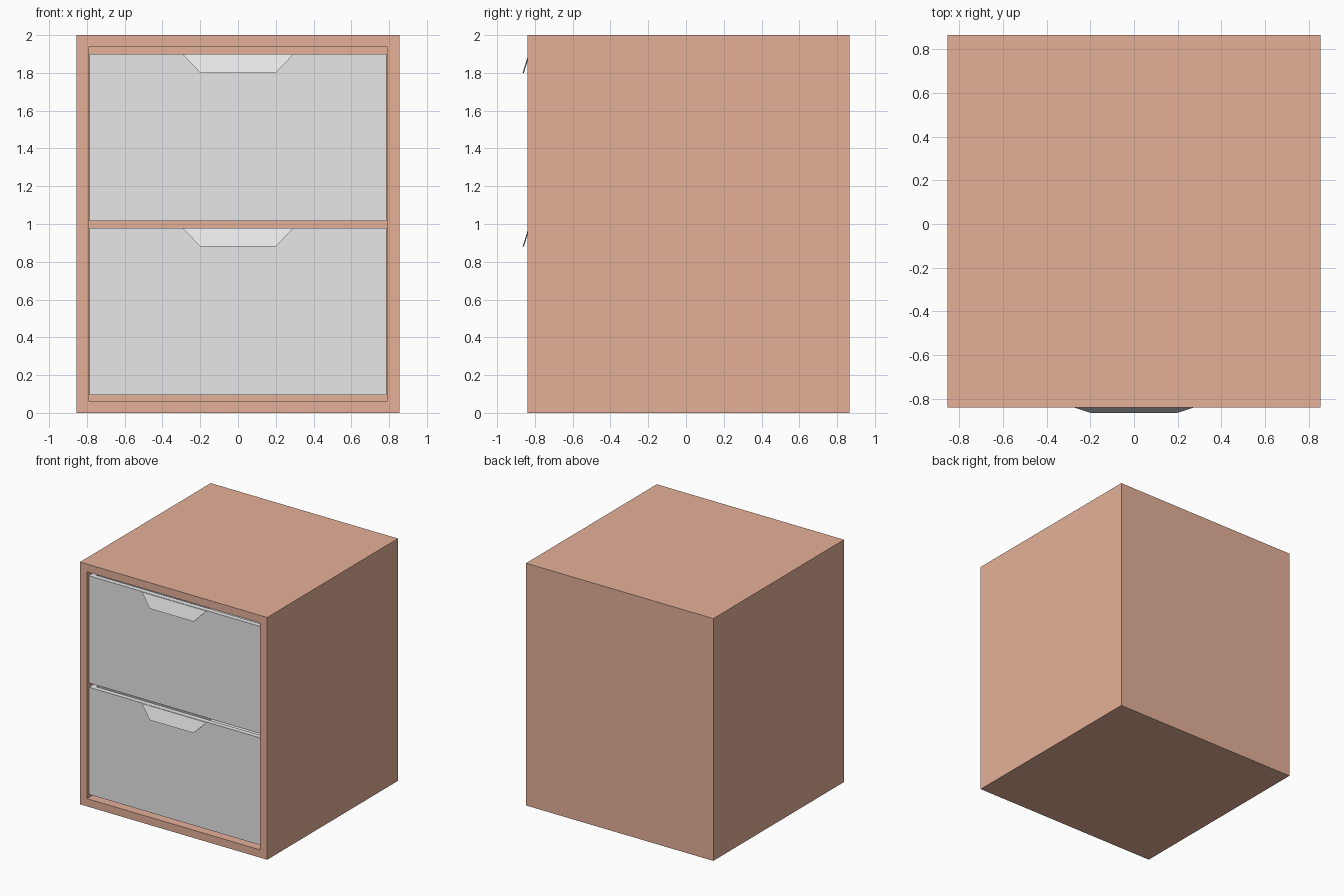
import bpy
import bmesh
from mathutils import Vector

if "Cube" in bpy.data.objects:
    bpy.data.objects.remove(bpy.data.objects["Cube"], do_unlink=True)


def make_material(name, color):
    mat = bpy.data.materials.new(name)
    mat.use_nodes = True
    mat.diffuse_color = color
    mat.node_tree.nodes["Principled BSDF"].inputs["Base Color"].default_value = color
    return mat


wood = make_material("warm_wood", (0.78, 0.44, 0.315, 1))
grey = make_material("light_grey", (0.8, 0.8, 0.8, 1))


def add_object(name, bm, mat):
    bmesh.ops.recalc_face_normals(bm, faces=bm.faces)
    mesh = bpy.data.meshes.new(name)
    bm.to_mesh(mesh)
    bm.free()
    mesh.materials.append(mat)
    obj = bpy.data.objects.new(name, mesh)
    bpy.context.collection.objects.link(obj)
    return obj


def open_box(name, low, high, open_side, wall, depth, mat):
    """Box hollowed out from the side that faces open_side."""
    low, high, open_side = Vector(low), Vector(high), Vector(open_side)
    bm = bmesh.new()
    bmesh.ops.create_cube(bm, size=1)
    bmesh.ops.scale(bm, vec=high - low, verts=bm.verts)
    bmesh.ops.translate(bm, vec=(low + high) / 2, verts=bm.verts)
    bm.normal_update()
    mouth = max(bm.faces, key=lambda f: f.normal.dot(open_side))
    bmesh.ops.inset_region(bm, faces=[mouth], thickness=wall, use_even_offset=True)
    # Sink the inset face to make the cavity
    result = bmesh.ops.extrude_face_region(bm, geom=[mouth])
    verts = [v for v in result["geom"] if isinstance(v, bmesh.types.BMVert)]
    bmesh.ops.translate(bm, vec=-open_side * depth, verts=verts)
    if mouth.is_valid:
        bmesh.ops.delete(bm, geom=[mouth], context="FACES_ONLY")
    return add_object(name, bm, mat)


def handle(name, top):
    """Tapered pull plate leaning forward from the drawer's top edge."""
    bm = bmesh.new()
    outline = [(-0.295, -0.834, top), (-0.2, -0.865, top - 0.1),
               (0.2, -0.865, top - 0.1), (0.295, -0.834, top)]
    face = bm.faces.new([bm.verts.new(p) for p in outline])
    result = bmesh.ops.extrude_face_region(bm, geom=[face])
    verts = [v for v in result["geom"] if isinstance(v, bmesh.types.BMVert)]
    bmesh.ops.translate(bm, vec=(0, 0.007, 0), verts=verts)
    if not any(f.normal.length and f.calc_center_median().y < -0.848 for f in bm.faces):
        bm.faces.new([v for v in bm.verts if v not in verts])
    return add_object(name, bm, grey)


# Cabinet shell, open to the front
open_box("cabinet", (-0.855, -0.84, 0), (0.855, 0.865, 2), (0, -1, 0), 0.064, 1.64, wood)

# Two drawers, open at the top, each with a pull
for label, bottom in (("lower", 0.095), ("upper", 1.015)):
    top = bottom + 0.885
    open_box(label + "_drawer", (-0.785, -0.825, bottom), (0.785, 0.78, top),
             (0, 0, 1), 0.04, 0.845, grey)
    handle(label + "_handle", top)
